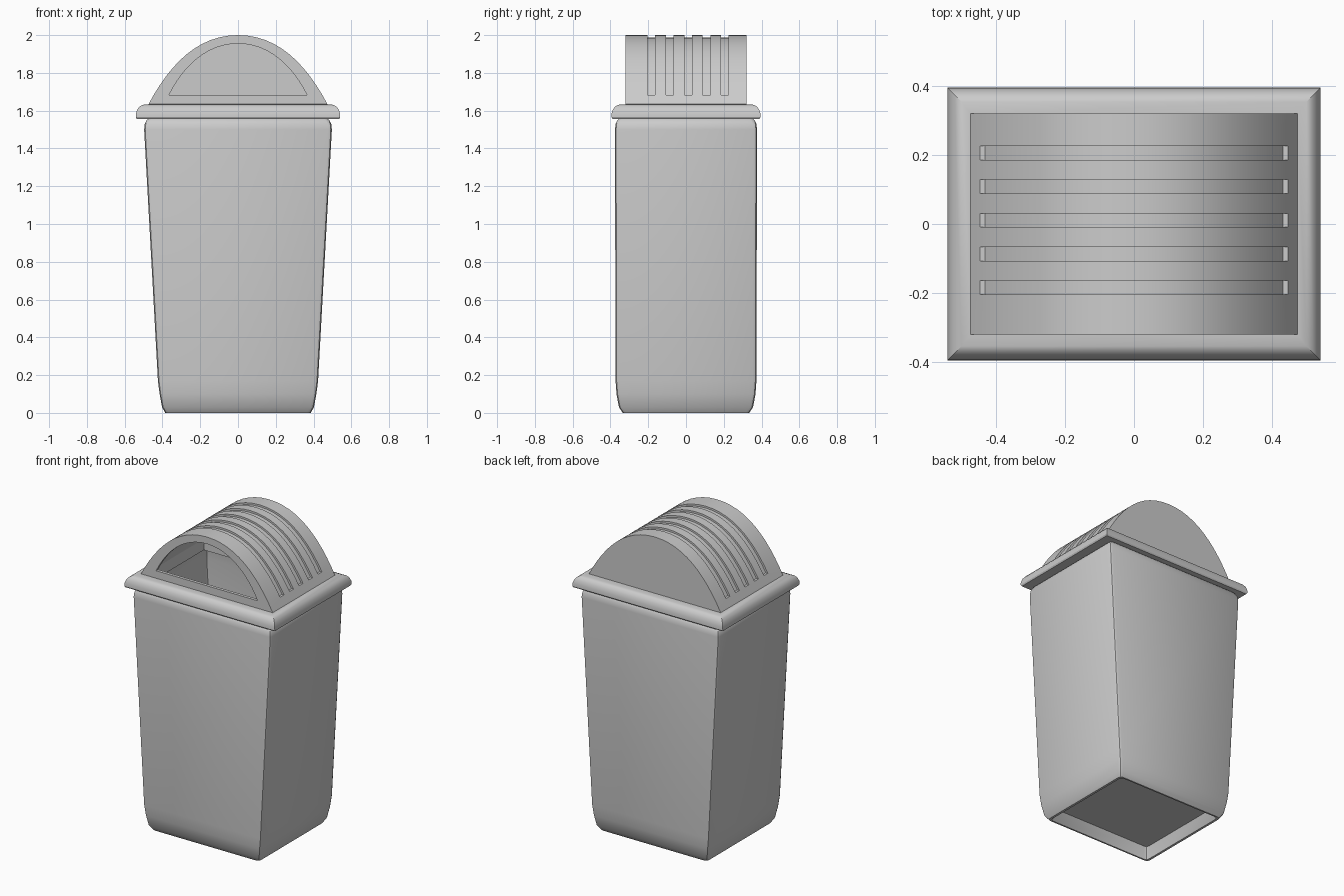
import bpy, bmesh, math
from mathutils import Vector
from mathutils.geometry import interpolate_bezier

if "Cube" in bpy.data.objects:
    bpy.data.objects.remove(bpy.data.objects["Cube"])


def finish(name, bm):
    bmesh.ops.remove_doubles(bm, verts=bm.verts, dist=0.0005)
    bmesh.ops.recalc_face_normals(bm, faces=bm.faces)
    mesh = bpy.data.meshes.new(name)
    bm.to_mesh(mesh)
    bm.free()
    ob = bpy.data.objects.new(name, mesh)
    bpy.context.collection.objects.link(ob)
    bpy.ops.object.select_all(action='DESELECT')
    ob.select_set(True)
    bpy.context.view_layer.objects.active = ob
    bpy.ops.object.shade_smooth_by_angle(angle=math.radians(32))
    return ob


def add_row(bm, pts):
    return [bm.verts.new(p) for p in pts]


def bridge(bm, a, b, closed):
    n = len(a)
    for i in range(n if closed else n - 1):
        j = (i + 1) % n
        bm.faces.new((a[i], a[j], b[j], b[i]))


def rounded_rect(hx, hy, z, r, seg):
    """Rectangle outline with rounded (or sharp, seg=0) corners."""
    pts = []
    for k, (sx, sy) in enumerate(((1, 1), (-1, 1), (-1, -1), (1, -1))):
        for s in range(seg + 1):
            a = math.pi / 2 * (k + (s / seg if seg else 0))
            off = (r * math.cos(a), r * math.sin(a)) if seg else (0, 0)
            pts.append((sx * (hx - r) + off[0], sy * (hy - r) + off[1], z))
    return pts


def loft(name, profile, r=0.0, seg=0, cap=False, loop=False):
    bm = bmesh.new()
    rows = [add_row(bm, rounded_rect(*p, r, seg)) for p in profile]
    for a, b in zip(rows, rows[1:]):
        bridge(bm, a, b, True)
    if loop:
        bridge(bm, rows[-1], rows[0], True)
    if cap:
        bm.faces.new(rows[0])
        bm.faces.new(rows[-1])
    return finish(name, bm)


# Tapered hollow bin: recessed underside, outer wall, rim, inner wall, floor
loft("bin_body", [
    (0.35, 0.30, 0.07), (0.37, 0.325, 0.0), (0.385, 0.335, 0.0),
    (0.402, 0.355, 0.03), (0.415, 0.368, 0.10), (0.424, 0.373, 0.17),
    (0.497, 0.376, 1.50), (0.494, 0.373, 1.53), (0.483, 0.363, 1.55),
    (0.475, 0.355, 1.557), (0.465, 0.345, 1.557), (0.475, 0.355, 1.48),
    (0.40, 0.35, 0.17), (0.37, 0.32, 0.09)], r=0.02, seg=2, cap=True)

# Mitred collar with a rounded outer edge
loft("lid_collar", [
    (0.455, 0.30, 1.557), (0.536, 0.390, 1.557), (0.541, 0.395, 1.566),
    (0.540, 0.394, 1.585), (0.533, 0.387, 1.607), (0.520, 0.374, 1.623),
    (0.500, 0.354, 1.632), (0.474, 0.32, 1.634), (0.455, 0.30, 1.634)], loop=True)


def arch(p0, p1, p2, p3):
    """Mirrored arch as (x, z); the second point each side is doubled for groove ends."""
    half = interpolate_bezier(*[Vector(p) for p in (p0, p1, p2, p3)], 13)
    half = [(p.x, p.y) for p in half]
    half.insert(1, half[1])
    return half + [(-x, z) for x, z in half[-2::-1]]


outer = arch((0.476, 1.63), (0.36, 1.85), (0.21, 2.0), (0, 2.0))
opening = arch((0.365, 1.683), (0.29, 1.835), (0.165, 1.955), (0, 1.955))
inner = [(x * 0.955, z - 0.03 * (z - 1.63) / 0.37) for x, z in outer]
last = len(outer) - 1
groove = [p if i in (0, 1, last - 1, last) else
          (p[0] * 0.967, p[1] - 0.012 * (p[1] - 1.684) / 0.316)
          for i, p in enumerate(outer)]

# Domed lid: grooved outer skin, front opening, inner skin
bm = bmesh.new()


def at(pts, y):
    return add_row(bm, [(x, y, z) for x, z in pts])


skin = [at(outer, -0.32)]
for k in range(5):
    y0 = -0.204 + 0.0975 * k
    y1 = y0 + 0.04
    skin += [at(outer, y0), at(groove, y0), at(groove, y1), at(outer, y1)]
skin.append(at(outer, 0.32))
for a, b in zip(skin, skin[1:]):
    bridge(bm, a, b, False)
bm.faces.new(skin[-1])

mouth_front, mouth_back = at(opening, -0.32), at(opening, -0.30)
inner_front, inner_back = at(inner, -0.30), at(inner, 0.30)
bridge(bm, skin[0], mouth_front, True)
bridge(bm, mouth_front, mouth_back, True)
bridge(bm, mouth_back, inner_front, True)
bridge(bm, inner_front, inner_back, False)
bm.faces.new(inner_back)
finish("domed_lid", bm)
